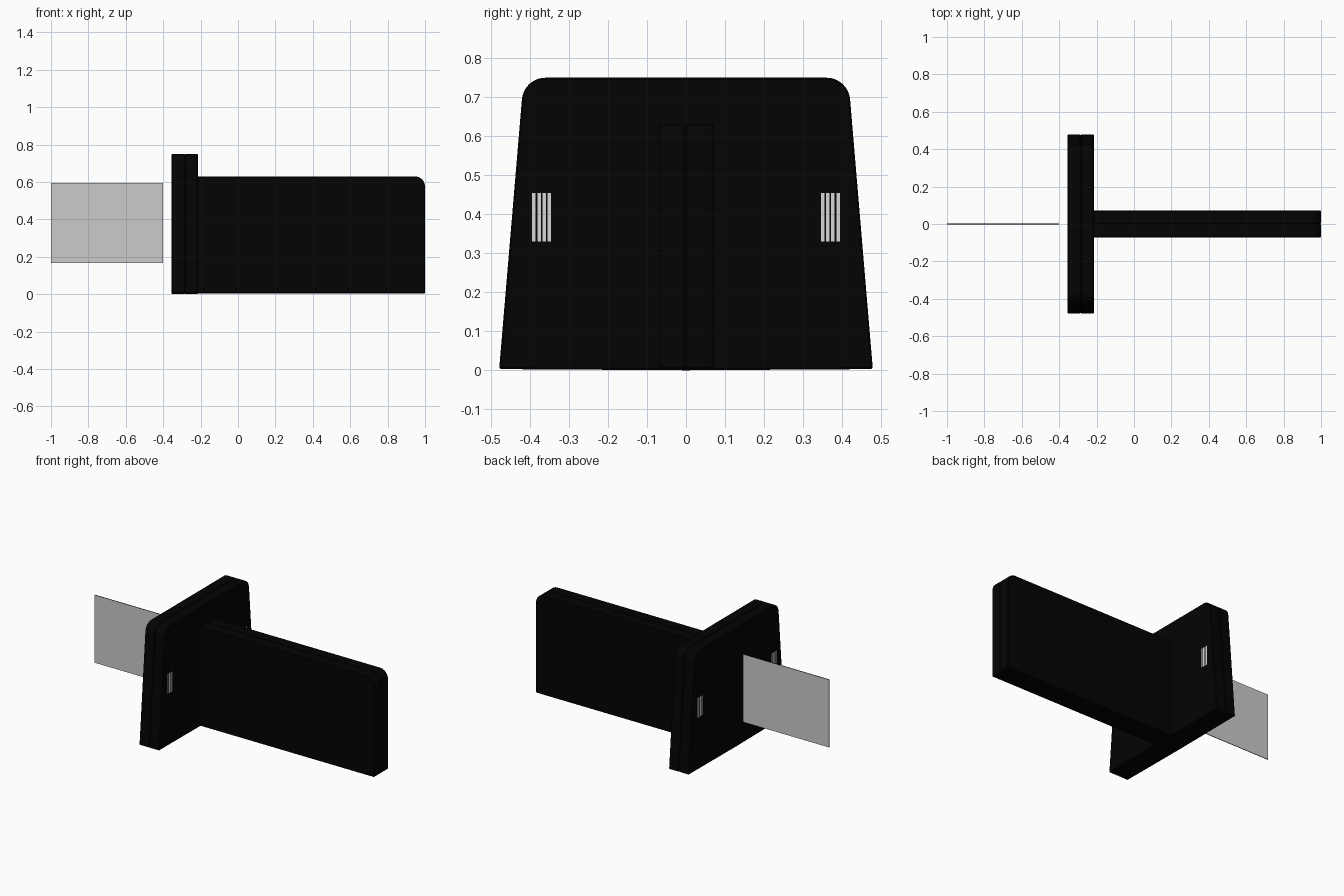
import bpy
import bmesh
import math
from mathutils import Vector

cube = bpy.data.objects.get("Cube")
if cube:
    bpy.data.objects.remove(cube)


def material(name, value):
    mat = bpy.data.materials.new(name)
    mat.use_nodes = True
    colour = (value, value, value, 1)
    mat.diffuse_color = colour
    mat.node_tree.nodes["Principled BSDF"].inputs["Base Color"].default_value = colour
    return mat


black = material("black plastic", 0.001)
grey = material("light grey", 0.6)
pale = material("pale grey", 0.68)


def fillet(prev, corner, nxt, radius, steps=8):
    """Points of a round that replaces one profile corner."""
    p, c, n = Vector(prev), Vector(corner), Vector(nxt)
    a, b = (p - c).normalized(), (n - c).normalized()
    half = a.angle(b) / 2
    reach = radius / math.tan(half)
    centre = c + (a + b).normalized() * radius / math.sin(half)
    start = c + a * reach - centre
    end = c + b * reach - centre
    points = []
    for i in range(steps + 1):
        mix = start.lerp(end, i / steps).normalized() * radius
        points.append(tuple(centre + mix))
    return points


def slab(name, profile, place, near, far, mat, bevel=0.0):
    """Extrude a profile; place maps (u, v, depth) to model space."""
    bm = bmesh.new()
    rings = [[bm.verts.new(place(u, v, d)) for u, v in profile] for d in (near, far)]
    count = len(profile)
    for ring in rings:
        bm.faces.new(ring)
    for i in range(count):
        j = (i + 1) % count
        bm.faces.new((rings[0][i], rings[0][j], rings[1][j], rings[1][i]))
    bmesh.ops.recalc_face_normals(bm, faces=bm.faces)
    mesh = bpy.data.meshes.new(name)
    bm.to_mesh(mesh)
    bm.free()
    obj = bpy.data.objects.new(name, mesh)
    bpy.context.collection.objects.link(obj)
    mesh.materials.append(mat)
    if bevel:
        mod = obj.modifiers.new("edge", "BEVEL")
        mod.width = bevel
        mod.segments = 1
        mod.limit_method = "ANGLE"
        mod.angle_limit = math.radians(50)
    return obj


def rectangle(u0, u1, v0, v1):
    return [(u0, v0), (u1, v0), (u1, v1), (u0, v1)]


def facing_x(u, v, d):
    return (d, u, v)


def facing_y(u, v, d):
    return (u, d, v)


# Tapered cross plate, two shells meeting at a seam
foot, top = (0.479, 0.003), (0.416, 0.75)
side = [foot] + fillet(foot, top, (0, 0.75), 0.06)
plate_profile = [(0, 0)] + side + [(-y, z) for y, z in reversed(side)]
seam, inner, outer = -0.285, -0.215, -0.355
slab("plate_inner_shell", plate_profile, facing_x, seam, inner, black, 0.004)
slab("plate_outer_shell", plate_profile, facing_x, outer, seam, black, 0.004)

# Long body, two shells meeting at the centre line
body_profile = [(-0.23, 0.004), (1, 0.004)]
body_profile += fillet((1, 0), (1, 0.63), (0, 0.63), 0.055) + [(-0.23, 0.63)]
for label, sign in (("front", -1), ("back", 1)):
    slab("body_" + label + "_shell", body_profile, facing_y, 0, sign * 0.071, black, 0.004)

# Slot stripes on both faces of the plate
for face, x in (("inner", inner), ("outer", outer)):
    for label, sign in (("front", -1), ("back", 1)):
        for i in range(4):
            y = sign * (0.35 + i * 0.0133)
            slab(f"{face}_{label}_slot_{i + 1}", rectangle(y - 0.0045, y + 0.0045, 0.33, 0.455),
                 facing_x, x - 0.001, x + 0.001, pale)

# Thin floating sheet with a dark rim
sheet = slab("sheet", rectangle(-1, -0.4, 0.167, 0.595), facing_y, -0.002, 0.002, grey)
sheet.data.materials.append(black)
for poly in sheet.data.polygons:
    poly.material_index = 0 if abs(poly.normal.y) > 0.5 else 1
